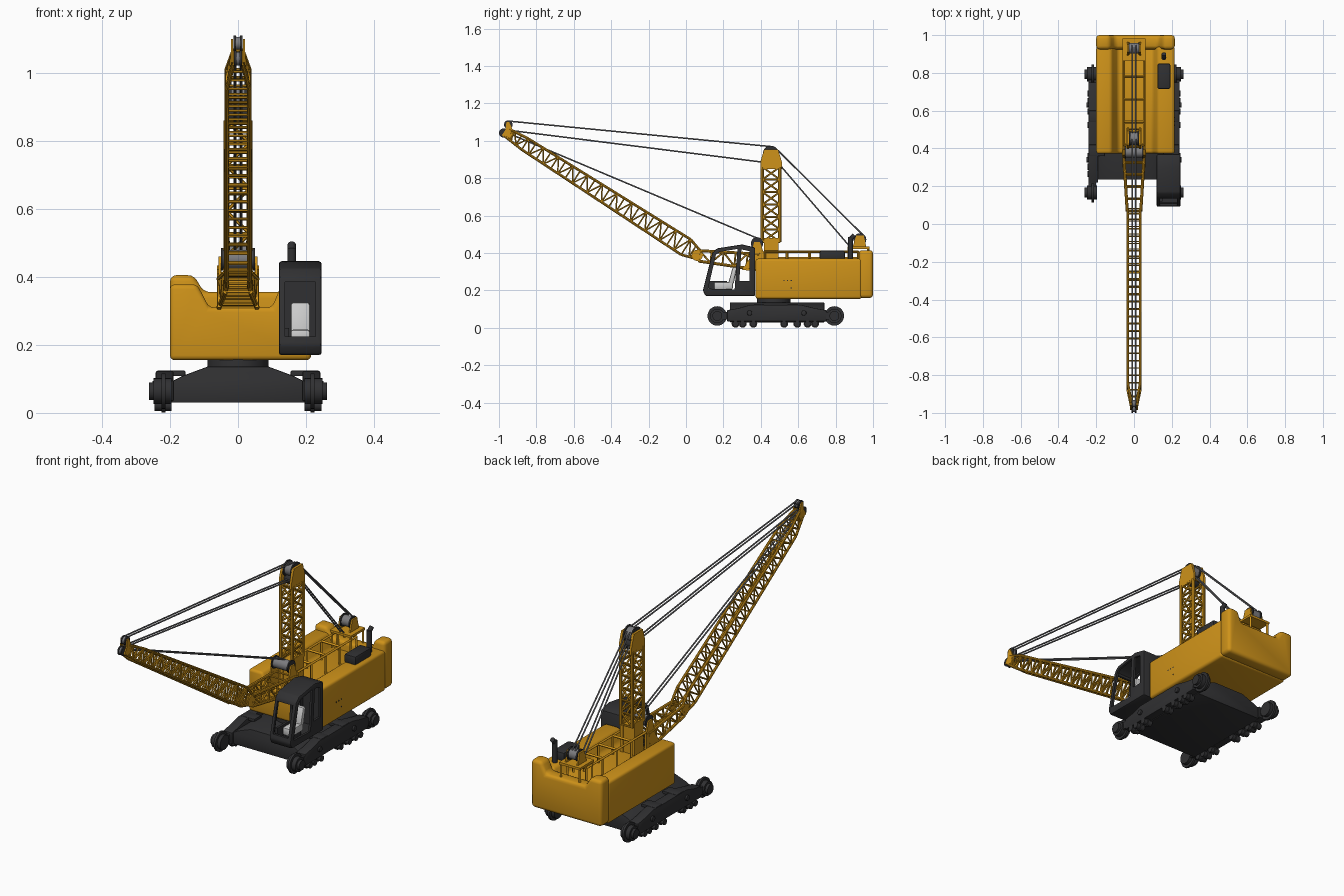
import bpy, bmesh, math
from mathutils import Vector, Matrix

if "Cube" in bpy.data.objects:
    bpy.data.objects.remove(bpy.data.objects["Cube"])


def material(name, rgb):
    m = bpy.data.materials.new(name)
    m.diffuse_color = (*rgb, 1)
    m.use_nodes = True
    m.node_tree.nodes["Principled BSDF"].inputs["Base Color"].default_value = m.diffuse_color
    return m


YELLOW = material("machine_yellow", (0.62, 0.29, 0.01))
DARK = material("charcoal", (0.03, 0.03, 0.032))
STEEL = material("cable_grey", (0.20, 0.20, 0.21))
LIGHT = material("seat_grey", (0.60, 0.60, 0.60))


def finish(bm, name, mat, bevel=0, segs=2, smooth=True):
    bmesh.ops.recalc_face_normals(bm, faces=bm.faces)
    me = bpy.data.meshes.new(name)
    bm.to_mesh(me)
    bm.free()
    me.materials.append(mat)
    ob = bpy.data.objects.new(name, me)
    bpy.context.collection.objects.link(ob)
    bpy.ops.object.select_all(action='DESELECT')
    ob.select_set(True)
    bpy.context.view_layer.objects.active = ob
    if bevel:
        b = ob.modifiers.new("bevel", 'BEVEL')
        b.width, b.segments, b.limit_method = bevel, segs, 'ANGLE'
        bpy.ops.object.modifier_apply(modifier="bevel")
    if smooth:
        bpy.ops.object.shade_smooth_by_angle(angle=math.radians(35))
    return ob


def box(bm, x0, x1, y0, y1, z0, z1):
    m = Matrix.Translation(((x0 + x1) / 2, (y0 + y1) / 2, (z0 + z1) / 2)) @ Matrix.Diagonal((x1 - x0, y1 - y0, z1 - z0, 1))
    bmesh.ops.create_cube(bm, size=1, matrix=m)


def rod(bm, a, b, r, n=8):
    a, b = Vector(a), Vector(b)
    d = b - a
    m = Matrix.Translation((a + b) / 2) @ d.to_track_quat('Z', 'Y').to_matrix().to_4x4()
    bmesh.ops.create_cone(bm, cap_ends=True, segments=n, radius1=r, radius2=r, depth=d.length, matrix=m)


def wheel(bm, x0, x1, y, z, r, n=28):
    rod(bm, (x0, y, z), (x1, y, z), r, n)


def prism(bm, pts, axis, a, b):
    def put(p, t):
        return (t, p[0], p[1]) if axis == 'x' else (p[0], t, p[1])
    va, vb = [[bm.verts.new(put(p, t)) for p in pts] for t in (a, b)]
    bm.faces.new(va)
    bm.faces.new(vb[::-1])
    for i in range(len(pts)):
        j = (i + 1) % len(pts)
        bm.faces.new((va[i], va[j], vb[j], vb[i]))


def section(y, z, hw, hd, up):
    c, u = Vector((0, y, z)), Vector((0, up[0], up[1])).normalized()
    return [c + Vector((sx * hw, 0, 0)) + u * (sd * hd) for sx, sd in ((-1, -1), (1, -1), (1, 1), (-1, 1))]


def lattice(bm, secs, r, rb):
    for k, s in enumerate(secs):
        for i in range(4):
            j = (i + 1) % 4
            rod(bm, s[i], s[j], rb, 6)
            if k + 1 < len(secs):
                t = secs[k + 1]
                rod(bm, s[i], t[i], r)
                # side faces get zigzag braces, top and bottom stay ladders
                if i % 2:
                    a, b = (s[i], t[j]) if (k + i // 2) % 2 else (s[j], t[i])
                    rod(bm, a, b, rb, 6)


def between(a, b, n, up):
    return [section(*[a[q] + (b[q] - a[q]) * k / n for q in range(4)], up) for k in range(n + 1)]


# Undercarriage
bm = bmesh.new()
prism(bm, [(-.2, .03), (.2, .03), (.2, .09), (.165, .108), (.09, .136), (-.09, .136), (-.165, .108), (-.2, .09)], 'y', .235, .74)
finish(bm, "chassis", DARK, .004)
for s, side in ((-1, "left"), (1, "right")):
    bm = bmesh.new()
    prism(bm, [(.22, .035), (.75, .035), (.75, .095), (.69, .105), (.62, .122), (.34, .122), (.28, .105), (.22, .095)], 'x', s * .19, s * .242)
    for y in (.39, .57):
        box(bm, min(s * .155, s * .24), max(s * .155, s * .24), y - .03, y + .03, .108, .124)
    for y in (.34, .63):
        wheel(bm, s * .24, s * .252, y, .08, .014, 16)
    finish(bm, side + "_track_frame", DARK, .003)
    bm = bmesh.new()
    for y in (.167, .793):
        wheel(bm, s * .213, s * .225, y, .064, .052)
        wheel(bm, s * .195, s * .248, y, .064, .038)
        wheel(bm, s * .248, s * .262, y, .064, .026)
        box(bm, min(s * .2, s * .24), max(s * .2, s * .24), min(y, .48) if y > .5 else y, y if y > .5 else .3, .045, .085)
    for y in (.265, .303, .36, .525, .595, .65, .69):
        wheel(bm, s * .195, s * .245, y, .022, .016, 16)
        wheel(bm, s * .213, s * .225, y, .022, .021, 16)
    finish(bm, side + "_track_wheels", DARK)
bm = bmesh.new()
rod(bm, (0, .47, .13), (0, .47, .158), .09, 40)
finish(bm, "slewing_ring", DARK)

# Upper house
bm = bmesh.new()
prism(bm, [(-.2, .155), (.215, .155), (.215, .37), (.125, .37), (.1, .31), (-.085, .31), (-.12, .378), (-.2, .378)], 'y', .372, .94)
finish(bm, "engine_house", YELLOW, .014, 3)
bm = bmesh.new()
prism(bm, [(-.2, .16), (.216, .16), (.216, .415), (.155, .415), (.13, .355), (-.1, .355), (-.13, .405), (-.2, .405)], 'y', .925, 1)
finish(bm, "counterweight", YELLOW, .018, 3)
bm = bmesh.new()
for y, z in ((.52, .25), (.54, .25), (.56, .25), (.56, .21)):
    box(bm, .2145, .2165, y, y + .006, z, z + .006)
finish(bm, "side_vents", DARK, smooth=False)
bm = bmesh.new()
box(bm, .125, .192, .715, .85, .365, .413)
finish(bm, "muffler", DARK, .008)
bm = bmesh.new()
rod(bm, (.158, .88, .36), (.158, .88, .485), .013, 16)
rod(bm, (.158, .88, .475), (.158, .9, .496), .012, 16)
finish(bm, "exhaust_pipe", DARK)

# Cab
PROFILE = [(.09, .2), (.105, .17), (.37, .17), (.37, .43), (.3, .446), (.165, .425), (.14, .4)]
bm = bmesh.new()
prism(bm, PROFILE, 'x', .12, .246)
cab = finish(bm, "cab", DARK, .008, smooth=False)


def cut(bm):
    c = finish(bm, "cutter", DARK, smooth=False)
    c.hide_render = True
    m = cab.modifiers.new("cut", 'BOOLEAN')
    m.operation, m.object, m.solver = 'DIFFERENCE', c, 'EXACT'
    bpy.context.view_layer.objects.active = cab
    bpy.ops.object.modifier_apply(modifier="cut")
    bpy.data.objects.remove(c)


bm = bmesh.new()
prism(bm, [(.104, .205), (.115, .185), (.358, .185), (.358, .418), (.3, .434), (.172, .413), (.152, .396)], 'x', .132, .234)
cut(bm)
bm = bmesh.new()
prism(bm, [(.118, .21), (.26, .205), (.275, .422), (.178, .406), (.16, .39)], 'x', .1, .27)
cut(bm)
bm = bmesh.new()
prism(bm, [(.285, .25), (.34, .25), (.34, .41), (.296, .42)], 'x', .1, .27)
cut(bm)
bm = bmesh.new()
box(bm, .138, .228, .05, .16, .225, .385)
cut(bm)
cab.select_set(True)
bpy.ops.object.shade_smooth_by_angle(angle=math.radians(35))
bm = bmesh.new()
box(bm, .155, .212, .15, .25, .205, .245)
prism(bm, [(.225, .235), (.255, .235), (.272, .325), (.25, .325)], 'x', .155, .212)
finish(bm, "seat", LIGHT, .008)
bm = bmesh.new()
box(bm, .16, .205, .15, .24, .18, .207)
box(bm, .138, .15, .12, .22, .18, .25)
finish(bm, "seat_base_and_console", DARK)

# Boom
bm = bmesh.new()
up = (.64, 1)
joint, low, high, tip = (.07, .387, .033, .022), (.0, .432, .034, .048), (-.86, .982, .033, .034), (-.962, 1.047, .013, .022)
lattice(bm, between(joint, low, 2, up), .007, .004)
lattice(bm, between(low, high, 22, up), .007, .004)
lattice(bm, between(high, tip, 3, up), .007, .004)
for s in (-1, 1):
    prism(bm, [(-.985, 1.03), (-.93, 1.0), (-.92, 1.045), (-.945, 1.1), (-.96, 1.1), (-.965, 1.06)], 'x', s * .014, s * .02)
    wheel(bm, s * .03, s * .04, .06, .388, .03, 20)
finish(bm, "boom", YELLOW)
bm = bmesh.new()
lattice(bm, between((.07, .385, .036, .028), (.39, .352, .056, .042), 5, (.1, 1)), .008, .005)
for s in (-1, 1):
    prism(bm, [(.3, .31), (.42, .3), (.42, .395), (.36, .4)], 'x', s * .05, s * .06)
finish(bm, "boom_foot", YELLOW)

# Mast
bm = bmesh.new()
lattice(bm, [[Vector((x, y, .46 + k * .0667)) for x, y in ((.034, .408), (.034, .502), (-.034, .502), (-.034, .408))] for k in range(7)], .009, .005)
for k in range(6):
    z = .46 + k * .0667
    for x in (-.034, .034):
        rod(bm, (x, .408, z), (x, .502, z + .0667), .005, 6)
        rod(bm, (x, .502, z), (x, .408, z + .0667), .005, 6)
    for y in (.408, .502):
        a = 1 if k % 2 else -1
        rod(bm, (.034 * a, y, z), (-.034 * a, y, z + .0667), .005, 6)
for s in (-1, 1):
    prism(bm, [(.398, .85), (.512, .85), (.512, .89), (.492, .955), (.418, .955), (.398, .89)], 'x', s * .026, s * .038)
    box(bm, min(s * .026, s * .042), max(s * .026, s * .042), .418, .495, .31, .48)
box(bm, -.03, .03, .42, .49, .31, .46)
finish(bm, "mast", YELLOW)

# Deck frame behind the mast and rear stand
bm = bmesh.new()
for s in (-1, 1):
    rod(bm, (s * .055, .42, .408), (s * .055, .92, .408), .007, 4)
    for y in (.42, .54, .66, .78, .92):
        rod(bm, (s * .055, y, .31), (s * .055, y, .408), .007, 4)
    prism(bm, [(.89, .43), (.965, .43), (.95, .495), (.91, .495)], 'x', s * .03, s * .038)
    for y in (.87, .975):
        rod(bm, (s * .055, y, .34), (s * .055, y, .43), .007, 4)
for y in (.42, .54, .66, .78, .92):
    rod(bm, (-.055, y, .408), (.055, y, .408), .007, 4)
box(bm, -.062, .062, .863, .982, .422, .434)
for s in (-1, 1):
    prism(bm, [(.345, .39), (.42, .39), (.395, .46), (.365, .46)], 'x', s * .05, s * .058)
finish(bm, "deck_frame", YELLOW, smooth=False)


# Sheaves and drums, grooved between two flanges
def drum(name, w, y, z, r):
    bm = bmesh.new()
    for s in (-1, 1):
        wheel(bm, s * w, s * (w - .007), y, z, r)
    finish(bm, name + "_flanges", DARK)
    bm = bmesh.new()
    wheel(bm, -w + .007, w - .007, y, z, r * .82)
    finish(bm, name + "_core", STEEL)


drum("tip_sheave", .013, -.95, 1.087, .023)
drum("nose_sheave", .012, -.976, 1.042, .024)
drum("mast_sheave", .026, .453, .932, .042)
drum("hoist_drum", .05, .38, .452, .033)
drum("rear_drum", .03, .93, .472, .034)
bm = bmesh.new()
wheel(bm, -.03, .03, .455, .882, .03)
finish(bm, "lower_mast_sheave", DARK)

# Cables
bm = bmesh.new()
for x in (-.009, .009):
    for a, b in (((-.95, 1.106), (.45, .97)), ((-.955, 1.058), (.42, .885)), ((-.96, 1.045), (.385, .478)),
                 ((.485, .955), (.945, .498)), ((.49, .885), (.88, .43))):
        rod(bm, (x, *a), (x, *b), .004)
finish(bm, "cables", STEEL)
